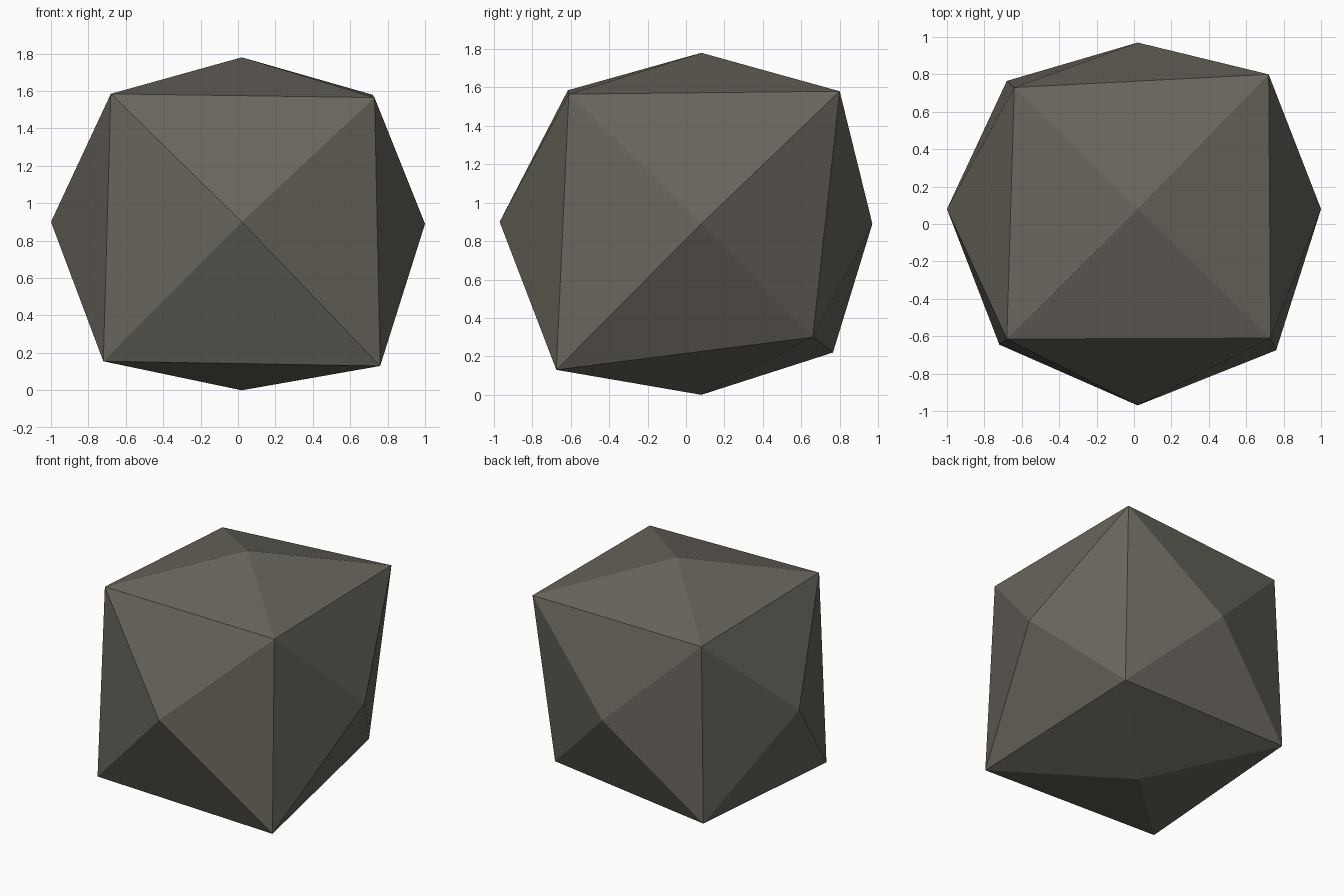
import bpy, bmesh
from mathutils import Vector

if "Cube" in bpy.data.objects:
    bpy.data.objects.remove(bpy.data.objects["Cube"])

# Irregular corners of the boulder, keyed by (x, y, z) side
CORNERS = {
    (-1, -1, 1): (-0.68, -0.615, 1.585), (1, -1, 1): (0.73, -0.61, 1.565),
    (-1, 1, 1): (-0.64, 0.73, 1.53), (1, 1, 1): (0.72, 0.80, 1.58),
    (-1, -1, -1): (-0.72, -0.645, 0.155), (1, -1, -1): (0.76, -0.675, 0.13),
    (-1, 1, -1): (-0.68, 0.765, 0.22), (1, 1, -1): (0.63, 0.66, 0.30),
}
# Raised centre point of each side, keyed by direction
PEAKS = {
    (-1, 0, 0): (-1.0, 0.08, 0.90), (1, 0, 0): (1.0, 0.08, 0.89),
    (0, -1, 0): (0.02, -0.97, 0.90), (0, 1, 0): (0.02, 0.97, 0.89),
    (0, 0, -1): (0.02, 0.08, 0.0), (0, 0, 1): (0.02, 0.08, 1.78),
}


def key(v):
    return tuple(round(c) for c in v)


# Boulder: a cube with every side poked into a low pyramid
bm = bmesh.new()
bmesh.ops.create_cube(bm, size=2)
bmesh.ops.poke(bm, faces=bm.faces[:])
targets = {**CORNERS, **PEAKS}
for v in bm.verts:
    v.co = Vector(targets[key(v.co)])
bmesh.ops.recalc_face_normals(bm, faces=bm.faces[:])

mesh = bpy.data.meshes.new("boulder")
bm.to_mesh(mesh)
bm.free()
boulder = bpy.data.objects.new("boulder", mesh)
bpy.context.collection.objects.link(boulder)

# Dark warm grey stone
stone = bpy.data.materials.new("dark stone")
stone.diffuse_color = (0.14, 0.129, 0.108, 1)
stone.use_nodes = True
stone.node_tree.nodes["Principled BSDF"].inputs["Base Color"].default_value = stone.diffuse_color
mesh.materials.append(stone)
